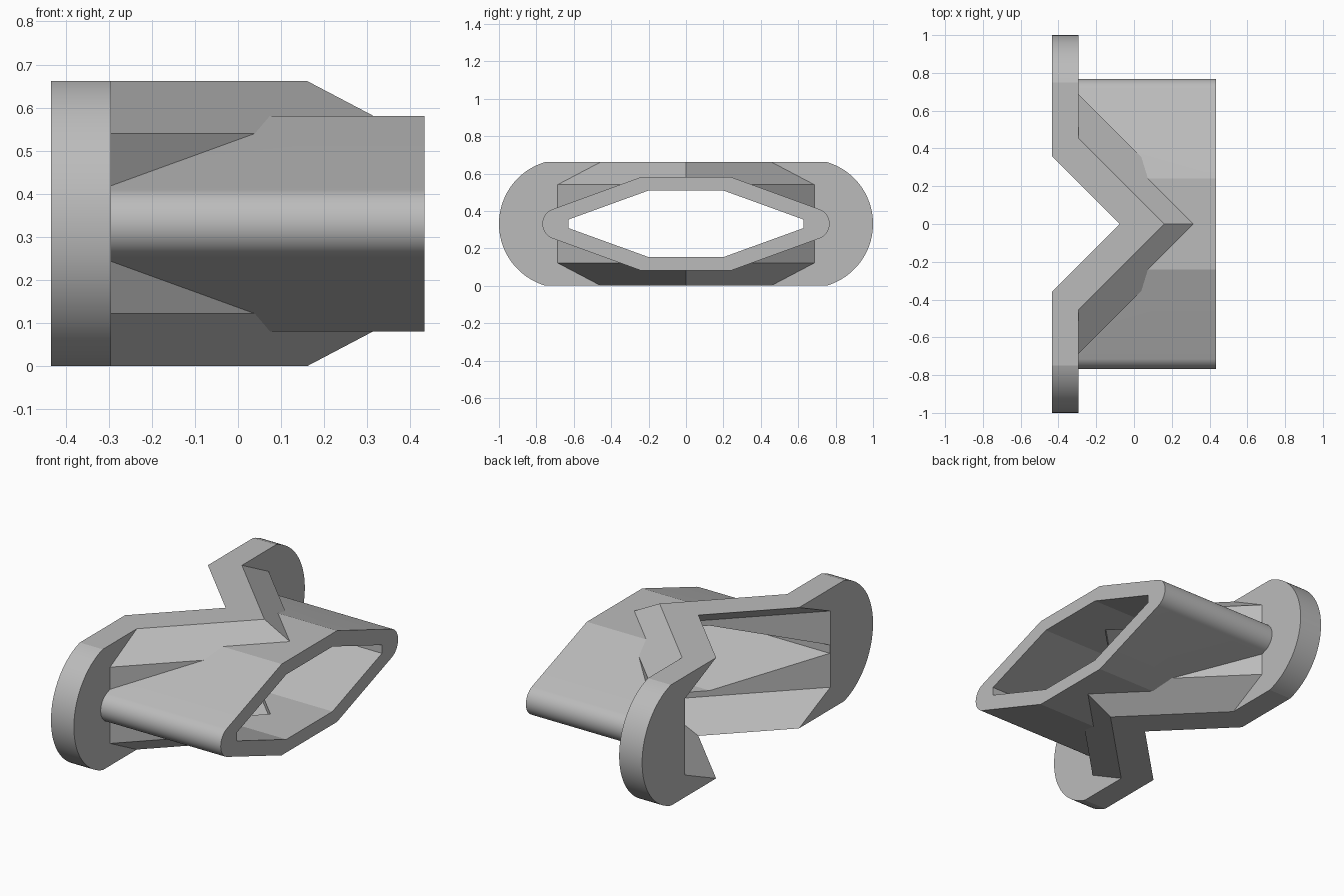
import bpy, bmesh, math

cube = bpy.data.objects.get("Cube")
if cube:
    bpy.data.objects.remove(cube, do_unlink=True)

H = 0.662            # overall height
MID = H / 2
BACK, FACE, END = -0.434, -0.295, 0.433   # flange back, flange face, tube end

grey = bpy.data.materials.new("plain grey")
grey.use_nodes = True
grey.diffuse_color = (0.5, 0.5, 0.5, 1)
grey.node_tree.nodes["Principled BSDF"].inputs["Base Color"].default_value = (0.5, 0.5, 0.5, 1)


def hull(name, points):
    """Convex solid around a handful of points."""
    bm = bmesh.new()
    for p in points:
        bm.verts.new(p)
    bmesh.ops.convex_hull(bm, input=bm.verts)
    bmesh.ops.dissolve_limit(bm, angle_limit=0.01, verts=bm.verts, edges=bm.edges)
    bmesh.ops.recalc_face_normals(bm, faces=bm.faces)
    mesh = bpy.data.meshes.new(name)
    bm.to_mesh(mesh)
    bm.free()
    mesh.materials.append(grey)
    obj = bpy.data.objects.new(name, mesh)
    bpy.context.collection.objects.link(obj)
    return obj


def prism(name, quarter, x0, x1):
    """Profile mirrored in y and about mid height, extruded along x."""
    return hull(name, [(x, sy * y, MID + sz * z) for x in (x0, x1)
                       for y, z in quarter for sy in (1, -1) for sz in (1, -1)])


def arc(cy, r, start, n):
    return [(cy + r * math.cos(start * i / n), r * math.sin(start * i / n)) for i in range(n + 1)]


def folded(name, section, x0, x1):
    """V-shaped nose: section gives (x + |y|, height from middle)."""
    pts = []
    for u, z in section:
        for s in (1, -1):
            pts.append((u, 0, MID + s * z))
            for x in (x0, x1):
                pts += [(x, u - x1, MID + s * z), (x, x1 - u, MID + s * z)]
    return hull(name, pts)


def combine(target, other, operation):
    mod = target.modifiers.new(operation.lower(), 'BOOLEAN')
    mod.operation = operation
    mod.solver = 'EXACT'
    mod.object = other
    bpy.context.view_layer.objects.active = target
    bpy.ops.object.modifier_apply(modifier=mod.name)
    bpy.data.objects.remove(other, do_unlink=True)


# Flange plate with rounded ends
rise = 0.25
radius = (MID ** 2 + rise ** 2) / (2 * rise)
body = prism("flanged_duct", arc(1 - radius, radius, math.asin(MID / radius), 20), BACK, FACE)

# Folded nose with chamfered top and bottom
nose = folded("nose", [(0.16, MID), (0.392, 0.209)], -0.36, FACE)
combine(body, nose, 'UNION')

# Tube with rounded sides
tube = prism("tube", [(0.24, 0.25)] + arc(0.685, 0.083, math.radians(70), 14), -0.36, END)
combine(body, tube, 'UNION')

# Hollow the nose from behind; the slope runs past the top to cut cleanly
slope = (0.196 + 0.075) / (MID - 0.209)
recess = folded("recess", [(-0.075 - 0.04 * slope, MID + 0.04), (0.196, 0.209)], -0.6, BACK)
combine(body, recess, 'DIFFERENCE')

# Six-sided-style bore through the tube
bore = prism("bore", [(0.2, 0.178), (0.628, 0.023)], -0.7, 0.6)
combine(body, bore, 'DIFFERENCE')

# Smooth the rounded parts, keep the folds sharp
bpy.ops.object.select_all(action='DESELECT')
body.select_set(True)
bpy.context.view_layer.objects.active = body
bpy.ops.object.shade_smooth_by_angle(angle=math.radians(12))
